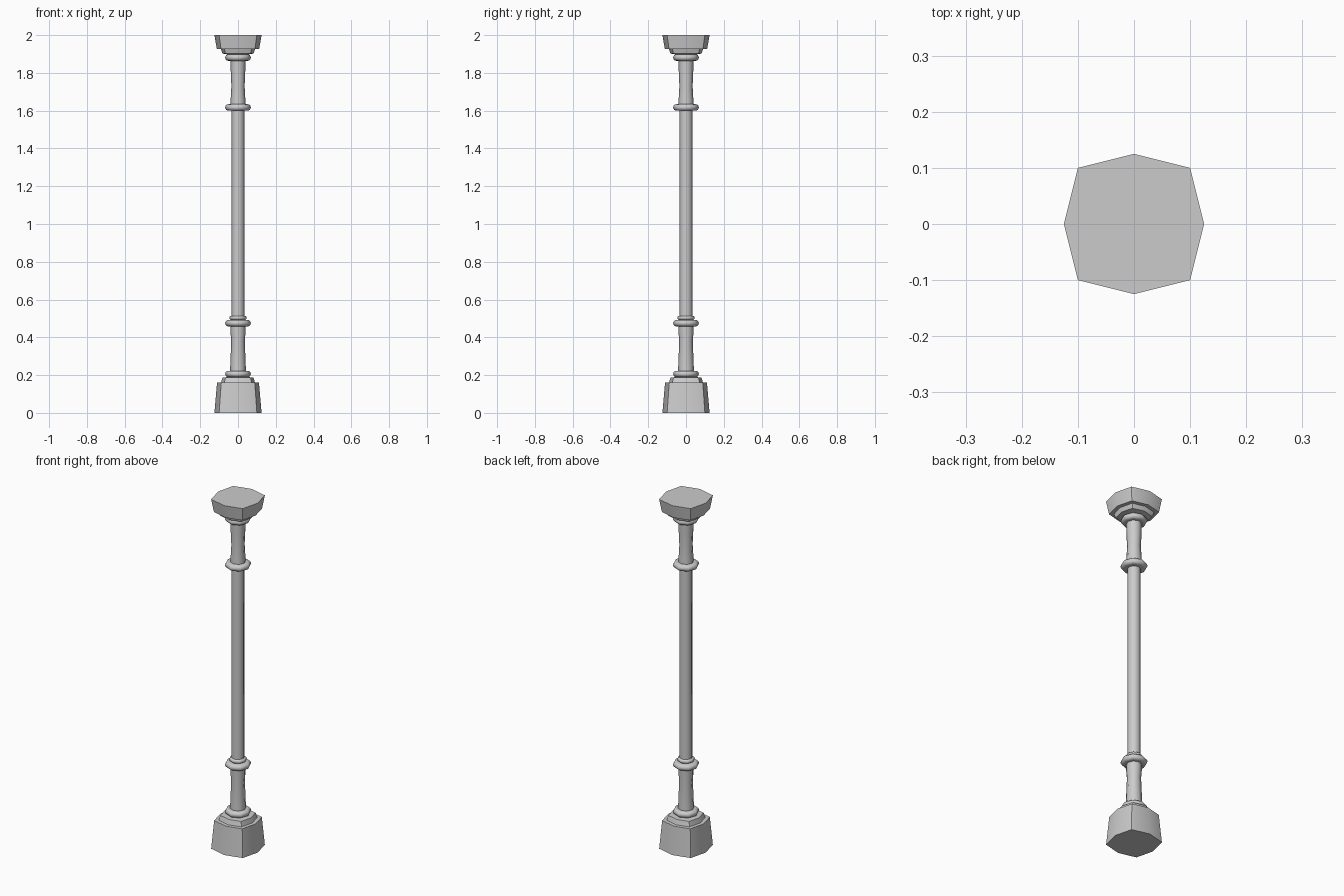
import bpy
import math

cube = bpy.data.objects.get("Cube")
if cube:
    bpy.data.objects.remove(cube, do_unlink=True)

stone = bpy.data.materials.new("grey_stone")
stone.use_nodes = True
GREY = (0.6, 0.6, 0.6, 1)
stone.diffuse_color = GREY
stone.node_tree.nodes["Principled BSDF"].inputs["Base Color"].default_value = GREY


def stack(name, profile, sides=8, corner=1.0, angle=35):
    """Closed stack of rings; each profile entry is (radius, z)."""
    verts, faces = [], []
    for radius, z in profile:
        for i in range(sides):
            a = math.tau * i / sides
            r = radius * (corner if i % 2 else 1)
            verts.append((r * math.cos(a), r * math.sin(a), z))
    for k in range(len(profile) - 1):
        for i in range(sides):
            j = (i + 1) % sides
            faces.append((k * sides + i, k * sides + j,
                          (k + 1) * sides + j, (k + 1) * sides + i))
    last = (len(profile) - 1) * sides
    faces.append(tuple(reversed(range(sides))))
    faces.append(tuple(range(last, last + sides)))
    mesh = bpy.data.meshes.new(name)
    mesh.from_pydata(verts, [], faces)
    mesh.materials.append(stone)
    obj = bpy.data.objects.new(name, mesh)
    bpy.context.collection.objects.link(obj)
    bpy.ops.object.select_all(action="DESELECT")
    obj.select_set(True)
    bpy.context.view_layer.objects.active = obj
    bpy.ops.object.shade_smooth_by_angle(angle=math.radians(angle))
    return obj


def ring(name, z, radius=0.068, half=0.017, core=0.03):
    """Rounded moulding around the shaft."""
    steps = 8
    arc = [-math.pi / 2 + math.pi * i / steps for i in range(steps + 1)]
    profile = [(core, z - half)]
    profile += [(radius - half + half * math.cos(a), z + half * math.sin(a)) for a in arc]
    profile.append((core, z + half))
    stack(name, profile, angle=50)


# Bulging eight-cornered blocks with a stepped moulding
SQUARE = math.sqrt(2) * 0.8
stack("base_block", [(0.125, 0), (0.111, 0.16), (0.09, 0.16),
                     (0.082, 0.187), (0.05, 0.19)], corner=SQUARE)
stack("capital_block", [(0.05, 1.897), (0.082, 1.902), (0.09, 1.926),
                        (0.112, 1.926), (0.125, 2.0)], corner=SQUARE)

# Shaft and flared collars
stack("shaft", [(0.034, 0.48), (0.034, 1.61)], angle=50)
stack("lower_collar", [(0.042, 0.19), (0.041, 0.25), (0.036, 0.38),
                       (0.04, 0.43), (0.04, 0.48)], angle=50)
stack("upper_collar", [(0.041, 1.61), (0.039, 1.66), (0.035, 1.73),
                       (0.039, 1.82), (0.04, 1.89)], angle=50)

# Rounded rings
ring("base_ring", 0.206)
ring("lower_ring", 0.475)
ring("lower_small_ring", 0.503, 0.046, 0.011)
ring("upper_ring", 1.617)
ring("capital_ring", 1.881)
